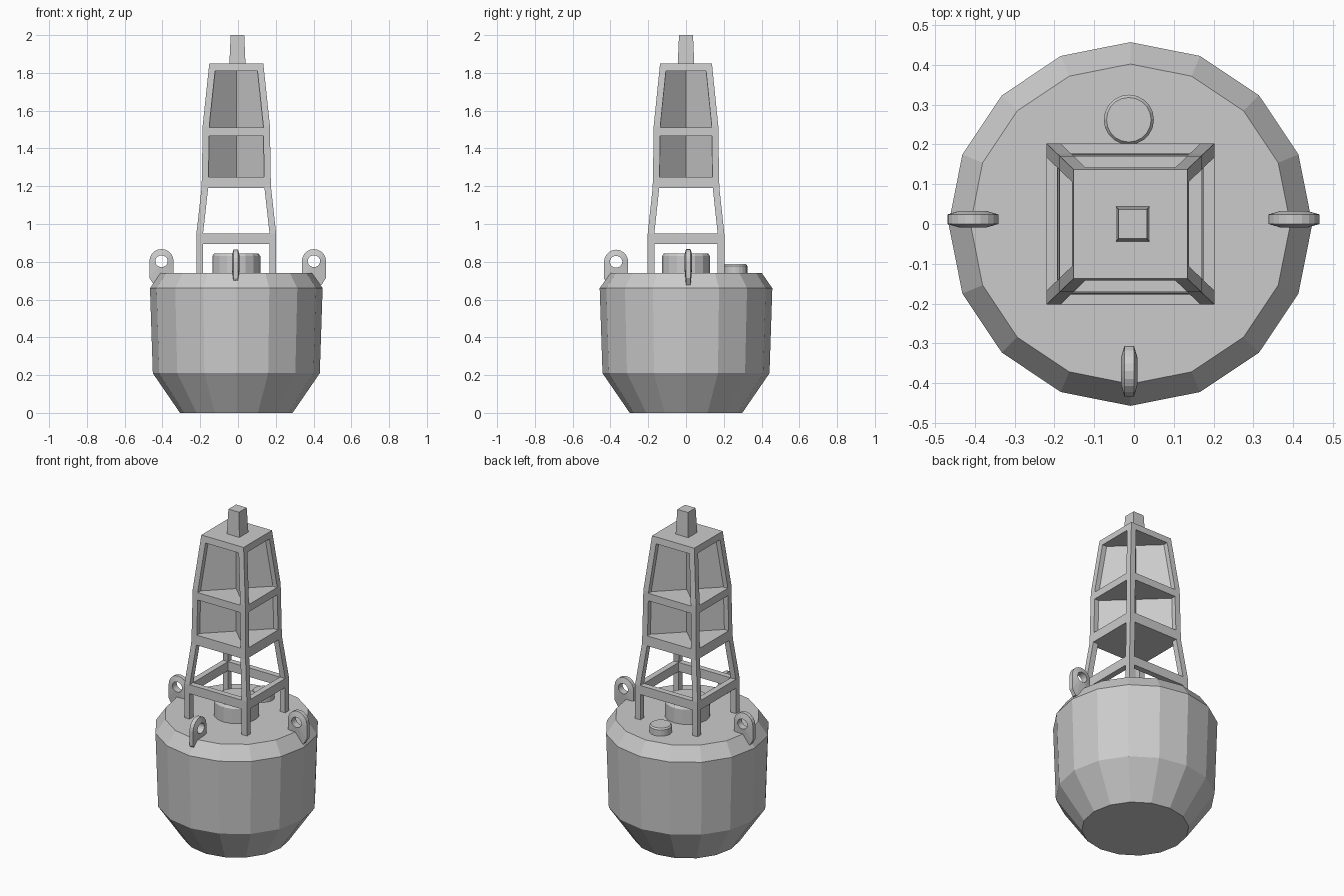
import bpy, bmesh, math

cube = bpy.data.objects.get("Cube")
if cube:
    bpy.data.objects.remove(cube, do_unlink=True)

CX = -0.009  # shared axis of hull and tower

grey = bpy.data.materials.new("plain_grey")
grey.use_nodes = True
grey.diffuse_color = (0.6, 0.6, 0.6, 1)
grey.node_tree.nodes["Principled BSDF"].inputs["Base Color"].default_value = (0.6, 0.6, 0.6, 1)


def finish(name, bm, loc):
    bmesh.ops.recalc_face_normals(bm, faces=bm.faces)
    mesh = bpy.data.meshes.new(name)
    bm.to_mesh(mesh)
    bm.free()
    mesh.materials.append(grey)
    obj = bpy.data.objects.new(name, mesh)
    obj.location = loc
    bpy.context.collection.objects.link(obj)
    return obj


def loft(name, rings, loc=(CX, 0, 0), closed=False):
    """Skin matching rings of points; cap the ends, or join last to first."""
    bm = bmesh.new()
    vs = [[bm.verts.new(p) for p in ring] for ring in rings]
    pairs = list(zip(vs, vs[1:]))
    if closed:
        pairs.append((vs[-1], vs[0]))
    else:
        bm.faces.new(vs[0])
        bm.faces.new(vs[-1])
    n = len(vs[0])
    for a, b in pairs:
        for i in range(n):
            j = (i + 1) % n
            bm.faces.new((a[i], a[j], b[j], b[i]))
    return finish(name, bm, loc)


def turned(name, profile, sides, loc=(CX, 0, 0)):
    step = 2 * math.pi / sides
    return loft(name, [[(r * math.cos(i * step), r * math.sin(i * step), z)
                        for i in range(sides)] for r, z in profile], loc)


def rect(hx, hy, z):
    return [(-hx, -hy, z), (hx, -hy, z), (hx, hy, z), (-hx, hy, z)]


# Hull, hatch and filler cap
turned("hull", [(0.298, 0), (0.442, 0.21), (0.457, 0.66), (0.402, 0.74)], 16)
turned("deck_hatch", [(0.127, 0.73), (0.127, 0.83), (0.117, 0.845)], 16)
turned("filler_cap", [(0.063, 0.73), (0.063, 0.778), (0.056, 0.787)], 20, (-0.013, 0.262, 0))

# Tower outline: height and half width
OUTLINE = [(0.72, 0.211), (0.95, 0.211), (1.2, 0.183), (1.52, 0.178), (1.85, 0.143)]
WIDTH = 0.035


def half(z):
    for (z0, a), (z1, b) in zip(OUTLINE, OUTLINE[1:]):
        if z <= z1:
            t = (z - z0) / (z1 - z0)
            h = a + (b - a) * t
            return h, h * 0.96
    return OUTLINE[-1][1], OUTLINE[-1][1] * 0.96


def tower_rect(z, inset=0):
    hx, hy = half(z)
    return rect(hx - inset, hy - inset, z)


# Four bent corner legs
for sx, side in ((1, "left"), (-1, "right")):
    for sy, end in ((-1, "front"), (1, "back")):
        rings = []
        for z, _ in OUTLINE:
            hx, hy = half(z)
            rings.append([(sx * (hx - a * WIDTH), sy * (hy - b * WIDTH), z)
                          for a, b in ((0, 0), (1, 0), (1, 1), (0, 1))])
        loft(f"{end}_{side}_leg", rings)

# Open lower brace and closed shelves
lo, hi = 0.895, 0.95
loft("lower_brace", [tower_rect(lo), tower_rect(hi), tower_rect(hi, WIDTH),
                     tower_rect(lo, WIDTH)], closed=True)
for name, lo, hi in (("lower_shelf", 1.19, 1.25), ("middle_shelf", 1.465, 1.51),
                     ("top_plate", 1.81, 1.85)):
    loft(name, [tower_rect(lo), tower_rect(hi)])

# Crossed diagonal reflector panels
for s, name in ((1, "reflector_panel_a"), (-1, "reflector_panel_b")):
    rings = []
    for z in (1.22, 1.52, 1.83):
        hx, hy = half(z)
        x, y, t = hx - WIDTH / 2, s * (hy - WIDTH / 2), 0.003
        rings.append([(-x - t, -y + s * t, z), (x - t, y + s * t, z),
                      (x + t, y - s * t, z), (-x + t, -y - s * t, z)])
    loft(name, rings)

# Lantern on top
loft("lantern", [rect(0.043, 0.044, 1.84), rect(0.036, 0.037, 2.0)], (-0.003, 0, 0))


def lifting_lug(name, loc, angle):
    """Eyed plate, thickest at the eye, thin at the rim; +x points outward."""
    n, r, drop = 20, 0.064, 0.125
    outer, inner = [], []
    for i in range(n):
        c, s = math.cos(2 * math.pi * i / n), math.sin(2 * math.pi * i / n)
        k = r if s >= 0 else 1 / max(abs(c) / r, abs(s) / drop)
        # inner foot stays buried while the outer edge meets the hull side
        outer.append((c * k, s * k))
        inner.append((0.033 * c, 0.031 * s))
    rings = [[(x, y, z) for x, z in loop]
             for loop, y in ((outer, -0.012), (outer, 0.012), (inner, 0.021), (inner, -0.021))]
    obj = loft(name, rings, loc, closed=True)
    obj.rotation_euler.z = angle


lifting_lug("left_lug", (0.402, 0.012, 0.803), 0)
lifting_lug("right_lug", (-0.405, 0.012, 0.803), math.pi)
lifting_lug("front_lug", (-0.012, -0.37, 0.8), -math.pi / 2)
